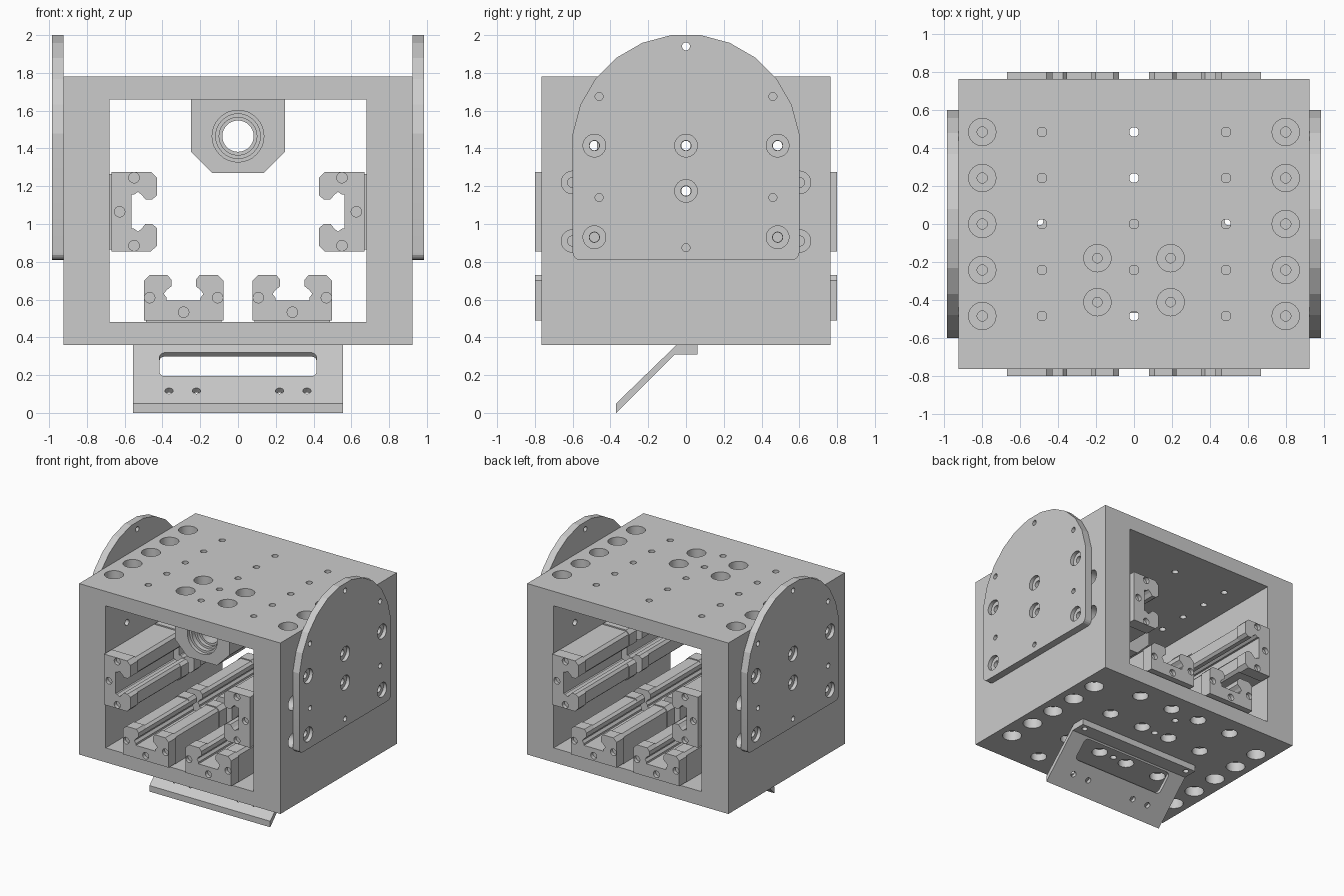
import bpy, bmesh, math
from mathutils import Vector, Matrix

if "Cube" in bpy.data.objects:
    bpy.data.objects.remove(bpy.data.objects["Cube"])


def finish(bm, name):
    bmesh.ops.recalc_face_normals(bm, faces=bm.faces[:])
    me = bpy.data.meshes.new(name)
    bm.to_mesh(me)
    bm.free()
    ob = bpy.data.objects.new(name, me)
    bpy.context.collection.objects.link(ob)
    return ob


def prism(name, pts, a, b, place):
    """Extrude a closed 2D profile from a to b; place(u, v, t) gives the 3D point."""
    bm = bmesh.new()
    ends = [[bm.verts.new(place(u, v, t)) for u, v in pts] for t in (a, b)]
    bm.faces.new(ends[0])
    bm.faces.new(ends[1])
    n = len(pts)
    for i in range(n):
        j = (i + 1) % n
        bm.faces.new((ends[0][i], ends[0][j], ends[1][j], ends[1][i]))
    return finish(bm, name)


def box(name, x, y, z):
    rect = [(x[0], z[0]), (x[1], z[0]), (x[1], z[1]), (x[0], z[1])]
    return prism(name, rect, y[0], y[1], lambda u, v, t: (u, t, v))


def drill(bm, origin, direction, steps, seg=32):
    """Stepped drill body: steps are (depth, radius) along the direction."""
    q = Vector(direction).to_track_quat('Z', 'Y')
    rings = []
    for d, r in steps:
        rings.append([bm.verts.new(Vector(origin) + q @ Vector(
            (r * math.cos(2 * math.pi * i / seg), r * math.sin(2 * math.pi * i / seg), d)))
            for i in range(seg)])
    bm.faces.new(rings[0])
    bm.faces.new(rings[-1])
    for p, n in zip(rings, rings[1:]):
        for i in range(seg):
            j = (i + 1) % seg
            bm.faces.new((p[i], p[j], n[j], n[i]))


def bored(r1, depth, r2, end):
    return [(-.02, r1), (depth, r1), (depth, r2), (end, r2)]


def plain(r, end):
    return [(-.02, r), (end, r)]


def cut(ob, cutter):
    cutter.hide_render = True
    m = ob.modifiers.new("cut", 'BOOLEAN')
    m.operation, m.solver, m.object = 'DIFFERENCE', 'EXACT', cutter
    dg = bpy.context.evaluated_depsgraph_get()
    me = bpy.data.meshes.new_from_object(ob.evaluated_get(dg))
    ob.modifiers.clear()
    ob.data = me
    bpy.data.objects.remove(cutter)


# Hollow box frame
frame = box("box_frame", (-.925, .925), (-.765, .765), (.36, 1.78))
cut(frame, box("opening", (-.68, .68), (-1, 1), (.48, 1.66)))
rows = [-.485, -.2425, 0, .2425, .485]
plate_bolts = [(-.485, 1.415), (0, 1.415), (.485, 1.415), (0, 1.175), (-.485, .93), (.485, .93)]
bm = bmesh.new()
for y in rows:
    for x in (-.8, .8):
        drill(bm, (x, y, 1.78), (0, 0, -1), bored(.072, .08, .027, .28))
        drill(bm, (x, y, .36), (0, 0, 1), bored(.072, .08, .027, .28))
    for x in (-.485, 0, .485):
        drill(bm, (x, y, 1.78), (0, 0, -1), plain(.025, .2))
        if x == 0 or y == 0:
            drill(bm, (x, y, .36), (0, 0, 1), plain(.025, .2))
# nut block screws
for x in (-.193, .193):
    for y in (-.18, -.412):
        drill(bm, (x, y, 1.78), (0, 0, -1), bored(.072, .07, .025, .15))
# carriage screws and side plate screws
for y in (-.6, -.25, .25, .6):
    for x in (-.44, -.13, .13, .44):
        drill(bm, (x, y, .36), (0, 0, 1), bored(.06, .06, .027, .15))
    for s in (-1, 1):
        for z in (.91, 1.22):
            drill(bm, (s * .925, y, z), (-s, 0, 0), bored(.06, .15, .027, .27))
for s in (-1, 1):
    for y, z in plate_bolts:
        drill(bm, (s * .925, y, z), (-s, 0, 0), plain(.025, .27))
cut(frame, finish(bm, "frame_drills"))

# Arched side plates
arch = [(.605 * math.sin(math.radians(a)), 1.4 + .605 * math.cos(math.radians(a)))
        for a in [82.5 - 15 * i for i in range(12)]]
corner = [(.56 + .04 * math.cos(math.radians(a)), .85 + .04 * math.sin(math.radians(a)))
          for a in (-90, -67.5, -45, -22.5, 0)]
outline = corner + arch + [(-u, v) for u, v in reversed(corner)]
for s, side in ((-1, "left"), (1, "right")):
    plate = prism(side + "_arch_plate", outline, s * .925, s * .985, lambda u, v, t: (t, u, v))
    bm = bmesh.new()
    for y, z in plate_bolts:
        drill(bm, (s * .985, y, z), (-s, 0, 0), bored(.06, .03, .027, .08))
    for y, z in [(0, 1.94), (0, .875), (-.46, 1.675), (.46, 1.675), (-.46, 1.14), (.46, 1.14)]:
        drill(bm, (s * .985, y, z), (-s, 0, 0), plain(.021, .08))
    cut(plate, finish(bm, "plate_drills"))

# Linear carriages: C-shaped body with end caps, channel open inward
half = [(.21, 0), (.21, .22), (.18, .25), (.085, .25), (.065, .225), (.065, .19),
        (.09, .17), (.105, .15), (.09, .13), (.09, .115)]


def carriage(name, place, s):
    def profile(w, base, top):
        h = [(min(u, w), max(base, min(v, top))) for u, v in half]
        return h + [(-u, v) for u, v in reversed(h)]
    body = prism(name + "_body", profile(.2, 0, .242), s * .13, s * .7, place)
    caps = []
    for a, b, tag in ((.035, .13, "inner"), (.7, .8, "outer")):
        caps.append(prism(name + "_" + tag + "_cap", profile(.21, .01, .25), s * a, s * b, place))
    bm = bmesh.new()
    for u, v in ((-.18, .13), (.18, .13), (0, .053)):
        drill(bm, place(u, v, s * .8), (0, -s, 0), plain(.028, .03), 16)
    cut(caps[1], finish(bm, "cap_drills"))


for s, end in ((-1, "front"), (1, "back")):
    for k, side in ((-1, "left"), (1, "right")):
        carriage(f"{end}_{side}_floor_carriage",
                 lambda u, v, t, k=k: (k * .288 + u, t, .48 + v), s)
        carriage(f"{end}_{side}_wall_carriage",
                 lambda u, v, t, k=k: (k * (.68 - v), t, 1.065 + u), s)

# Screw nut block under the top
block_pts = [(.135, 1.27), (.25, 1.385), (.25, 1.66), (-.25, 1.66), (-.25, 1.385), (-.135, 1.27)]
block = prism("nut_block", block_pts, -.47, -.12, lambda u, v, t: (u, t, v))
bm = bmesh.new()
drill(bm, (0, -.47, 1.465), (0, 1, 0),
      [(-.02, .137), (.03, .137), (.03, .118), (.07, .118), (.07, .1), (.1, .1), (.1, .083),
       (.3, .083), (.3, .118), (.38, .118)])
cut(block, finish(bm, "nut_bore"))

# Bent bracket below the base
bent = [(.06, .36), (-.05, .36), (-.37, .05), (-.37, 0), (-.06, .31), (.06, .31)]
bracket = prism("sloped_bracket", bent, -.555, .555, lambda u, v, t: (t, u, v))
slot = []
for cx, cy, a0 in ((.385, .06, 0), (-.385, .06, 90), (-.385, -.06, 180), (.385, -.06, 270)):
    slot += [(cx + .03 * math.cos(math.radians(a0 + 22.5 * i)),
              cy + .03 * math.sin(math.radians(a0 + 22.5 * i))) for i in range(5)]
tilt = Matrix.Translation((0, -.155, .255)) @ Matrix.Rotation(math.radians(45), 4, 'X')
cut(bracket, prism("slot", slot, -.1, .04, lambda u, v, t: tilt @ Vector((u, v, t))))
bm = bmesh.new()
for x in (-.365, -.22, .22, .365):
    drill(bm, (x, -.30, .115), (0, 1, -1), plain(.022, .09), 24)
for x in (-.5, .5):
    drill(bm, (x, .015, .31), (0, 0, 1), plain(.022, .08), 24)
cut(bracket, finish(bm, "bracket_drills"))

# Smooth round holes, crisp edges elsewhere
for ob in bpy.context.scene.objects:
    ob.select_set(True)
bpy.context.view_layer.objects.active = frame
bpy.ops.object.shade_smooth_by_angle(angle=math.radians(13))
